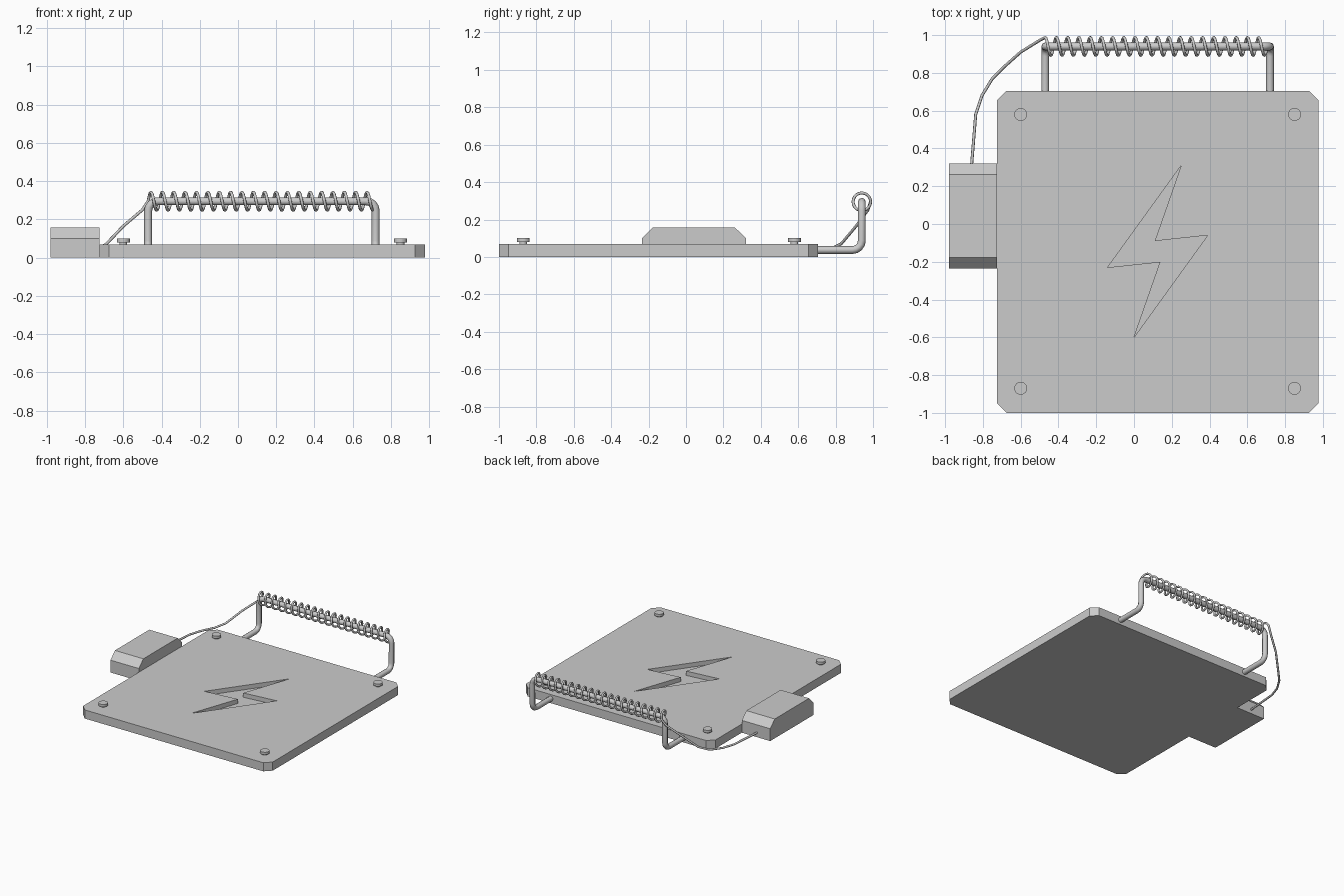
import bpy
import bmesh
import math
from mathutils import Vector, Matrix

cube = bpy.data.objects.get("Cube")
if cube:
    bpy.data.objects.remove(cube, do_unlink=True)

grey = bpy.data.materials.new("plain_grey")
grey.use_nodes = True
GREY = (0.6, 0.6, 0.6, 1)
grey.diffuse_color = GREY
grey.node_tree.nodes["Principled BSDF"].inputs["Base Color"].default_value = GREY


def add_object(name, data):
    obj = bpy.data.objects.new(name, data)
    bpy.context.collection.objects.link(obj)
    data.materials.append(grey)
    return obj


def prism(name, outline, offset):
    """Extrude a closed outline of 3D points along an offset."""
    bm = bmesh.new()
    face = bm.faces.new([bm.verts.new(p) for p in outline])
    ext = bmesh.ops.extrude_face_region(bm, geom=[face])["geom"]
    verts = [g for g in ext if isinstance(g, bmesh.types.BMVert)]
    bmesh.ops.translate(bm, verts=verts, vec=offset)
    bmesh.ops.recalc_face_normals(bm, faces=bm.faces)
    mesh = bpy.data.meshes.new(name)
    bm.to_mesh(mesh)
    bm.free()
    return add_object(name, mesh)


def tube(name, points, radius, sides):
    """Round wire through points, turned into a mesh."""
    curve = bpy.data.curves.new(name, "CURVE")
    curve.dimensions = "3D"
    curve.bevel_depth = radius
    curve.bevel_resolution = (sides - 4) // 2
    curve.use_fill_caps = True
    spline = curve.splines.new("POLY")
    spline.points.add(len(points) - 1)
    for sp, p in zip(spline.points, points):
        sp.co = (*p, 1)
    obj = add_object(name, curve)
    bpy.ops.object.select_all(action="DESELECT")
    obj.select_set(True)
    bpy.context.view_layer.objects.active = obj
    bpy.ops.object.convert(target="MESH")
    return bpy.context.object


def rounded(points, radius, steps=4):
    """Replace each inner corner of a path by a short arc."""
    pts = [Vector(p) for p in points]
    path = [pts[0]]
    for a, b, c in zip(pts, pts[1:], pts[2:]):
        start = b + (a - b).normalized() * radius
        end = b + (c - b).normalized() * radius
        centre = start + end - b
        for i in range(steps + 1):
            t = math.pi / 2 * i / steps
            path.append(centre + (start - centre) * math.cos(t) + (end - centre) * math.sin(t))
    return path + [pts[-1]]


# Base plate with cut corners
X0, X1, Y0, Y1, TOP, CUT = -0.725, 0.977, -1.0, 0.705, 0.07, 0.05
plate = prism("base_plate", [
    (X0 + CUT, Y0, 0), (X1 - CUT, Y0, 0), (X1, Y0 + CUT, 0), (X1, Y1 - CUT, 0),
    (X1 - CUT, Y1, 0), (X0 + CUT, Y1, 0), (X0, Y1 - CUT, 0), (X0, Y0 + CUT, 0)], (0, 0, TOP))

# Zigzag recess in the plate
bolt = [(0.25, 0.31), (0.11, -0.09), (0.39, -0.06), (0.0, -0.6), (0.14, -0.2), (-0.14, -0.23)]
cutter = prism("recess_cutter", [(x, y, TOP - 0.035) for x, y in bolt], (0, 0, 0.1))
cutter.hide_render = True
cut = plate.modifiers.new("recess", "BOOLEAN")
cut.operation = "DIFFERENCE"
cut.solver = "EXACT"
cut.object = cutter
bpy.context.view_layer.objects.active = plate
bpy.ops.object.modifier_apply(modifier=cut.name)
bpy.data.objects.remove(cutter, do_unlink=True)

# Side box with sloped ends
prism("side_box", [(-0.98, y, z) for y, z in [
    (-0.235, 0), (0.32, 0), (0.32, 0.1), (0.262, 0.157), (-0.178, 0.157), (-0.235, 0.1)]],
    (0.98 + X0, 0, 0))

# Corner screws: narrow shank under a wider head
for side, x in (("right", -0.6), ("left", 0.85)):
    for end, y in (("front", -0.87), ("back", 0.58)):
        bm = bmesh.new()
        for radius, low, high in ((0.02, 0.06, 0.085), (0.034, 0.08, 0.1)):
            bmesh.ops.create_cone(bm, cap_ends=True, segments=24, radius1=radius,
                                  radius2=radius, depth=high - low,
                                  matrix=Matrix.Translation((x, y, (low + high) / 2)))
        mesh = bpy.data.meshes.new("screw")
        bm.to_mesh(mesh)
        bm.free()
        add_object(f"{end}_{side}_screw", mesh)

# Bent handle bar
HL, HR, HY, HZ = -0.47, 0.72, 0.94, 0.295
tube("handle_bar", rounded([
    (HL, Y1 - 0.02, 0.037), (HL, HY, 0.037), (HL, HY, HZ),
    (HR, HY, HZ), (HR, HY, 0.037), (HR, Y1 - 0.02, 0.037)], 0.05), 0.021, 8)

# Coil around the bar, running on into the lead wire
lead = [(-0.86, 0.31, 0.035), (-0.838, 0.58, 0.035), (-0.805, 0.68, 0.035),
        (-0.75, 0.77, 0.04), (-0.69, 0.83, 0.07), (-0.6, 0.91, 0.165), (-0.5, 0.972, 0.25)]
STEPS, TURNS, PITCH, R = 20, 19.75, 0.0595, 0.047
coil = []
for i in range(int(STEPS * TURNS) + 1):
    a = 2 * math.pi * i / STEPS
    coil.append((-0.47 + PITCH * i / STEPS, HY + R * math.cos(a), HZ + R * math.sin(a)))
wire = tube("coil_and_lead_wire", lead + coil, 0.008, 8)
bpy.ops.object.shade_smooth_by_angle(angle=math.radians(50))
